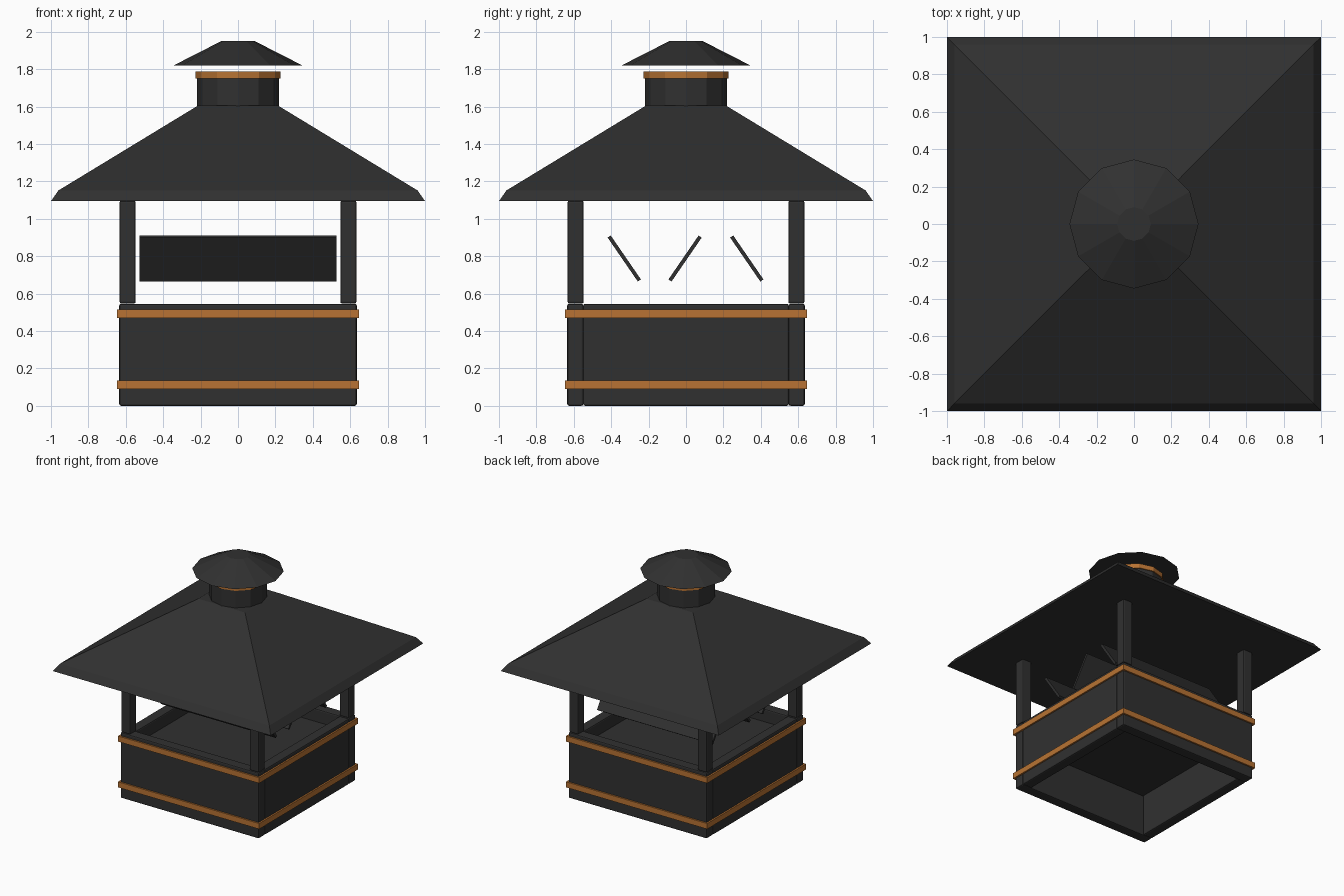
import bpy, bmesh, math
from mathutils import Matrix

if "Cube" in bpy.data.objects:
    bpy.data.objects.remove(bpy.data.objects["Cube"])


def material(name, rgb):
    m = bpy.data.materials.new(name)
    m.diffuse_color = (*rgb, 1)
    m.use_nodes = True
    m.node_tree.nodes["Principled BSDF"].inputs["Base Color"].default_value = m.diffuse_color
    return m


BLACK = material("black_metal", (0.03, 0.03, 0.03))
COPPER = material("copper", (0.479, 0.171, 0.033))


def finish(bm, name, mat):
    bmesh.ops.recalc_face_normals(bm, faces=bm.faces)
    me = bpy.data.meshes.new(name)
    bm.to_mesh(me)
    bm.free()
    me.materials.append(mat)
    ob = bpy.data.objects.new(name, me)
    bpy.context.collection.objects.link(ob)
    return ob


def box(name, centre, size, mat=BLACK, tilt=0, bevel=0):
    bm = bmesh.new()
    bmesh.ops.create_cube(bm, size=1, matrix=Matrix.Translation(centre)
                          @ Matrix.Rotation(tilt, 4, 'X') @ Matrix.Diagonal((*size, 1)))
    if bevel:
        bmesh.ops.bevel(bm, geom=bm.edges[:], offset=bevel, segments=2,
                        profile=0.5, affect='EDGES')
    return finish(bm, name, mat)


def stack(name, profile, sides, mat=BLACK, turn=0.0, closed=False):
    """Polygonal rings of (radius, height) joined into a shell.
    Open profiles are capped, closed profiles make a hollow ring."""
    bm = bmesh.new()
    rings = [[bm.verts.new((r * math.cos(turn + math.tau * i / sides),
                            r * math.sin(turn + math.tau * i / sides), z))
              for i in range(sides)] for r, z in profile]
    pairs = list(zip(rings, rings[1:]))
    if closed:
        pairs.append((rings[-1], rings[0]))
    else:
        bm.faces.new(rings[0])
        bm.faces.new(rings[-1])
    for a, b in pairs:
        for i in range(sides):
            j = (i + 1) % sides
            bm.faces.new((a[i], a[j], b[j], b[i]))
    return finish(bm, name, mat)


# Base walls: front and back run the full width, sides fit between them
for s, label in ((-1, "front"), (1, "back")):
    box(f"{label}_wall", (0, s * 0.592, 0.273), (1.27, 0.086, 0.545), bevel=0.01)
for s, label in ((-1, "left"), (1, "right")):
    box(f"{label}_wall", (s * 0.592, 0, 0.273), (0.086, 1.1, 0.545), bevel=0.01)

# Plate inside the base
box("base_floor", (0, 0, 0.39), (1.11, 1.11, 0.10))

# Corner posts
for sx in (-1, 1):
    for sy in (-1, 1):
        box("corner_post", (sx * 0.59, sy * 0.59, 0.822), (0.086, 0.086, 0.55), bevel=0.01)

# Copper bands around the base
R2 = math.sqrt(2)
for z in (0.113, 0.493):
    lo, hi = z - 0.023, z + 0.023
    stack("base_band", [(0.62 * R2, lo), (0.648 * R2, lo), (0.648 * R2, hi), (0.62 * R2, hi)],
          4, COPPER, math.pi / 4, True)

# Slanted louvres
for y, direction in ((-0.33, 1), (-0.005, -1), (0.325, 1)):
    box("louvre", (0, y, 0.788), (1.055, 0.02, 0.285), tilt=direction * math.atan2(0.165, 0.24))

# Hipped roof with a sloped edge
stack("roof", [(1.0 * R2, 1.095), (0.96 * R2, 1.152), (0.215 * R2, 1.605)], 4, BLACK, math.pi / 4)

# Round collar, its copper band and the rain cap
stack("collar", [(0.218, 1.59), (0.218, 1.78)], 12)
stack("collar_band", [(0.205, 1.75), (0.227, 1.75), (0.227, 1.788), (0.205, 1.788)],
      12, COPPER, 0, True)
stack("rain_cap", [(0.345, 1.82), (0.09, 1.95)], 12)
